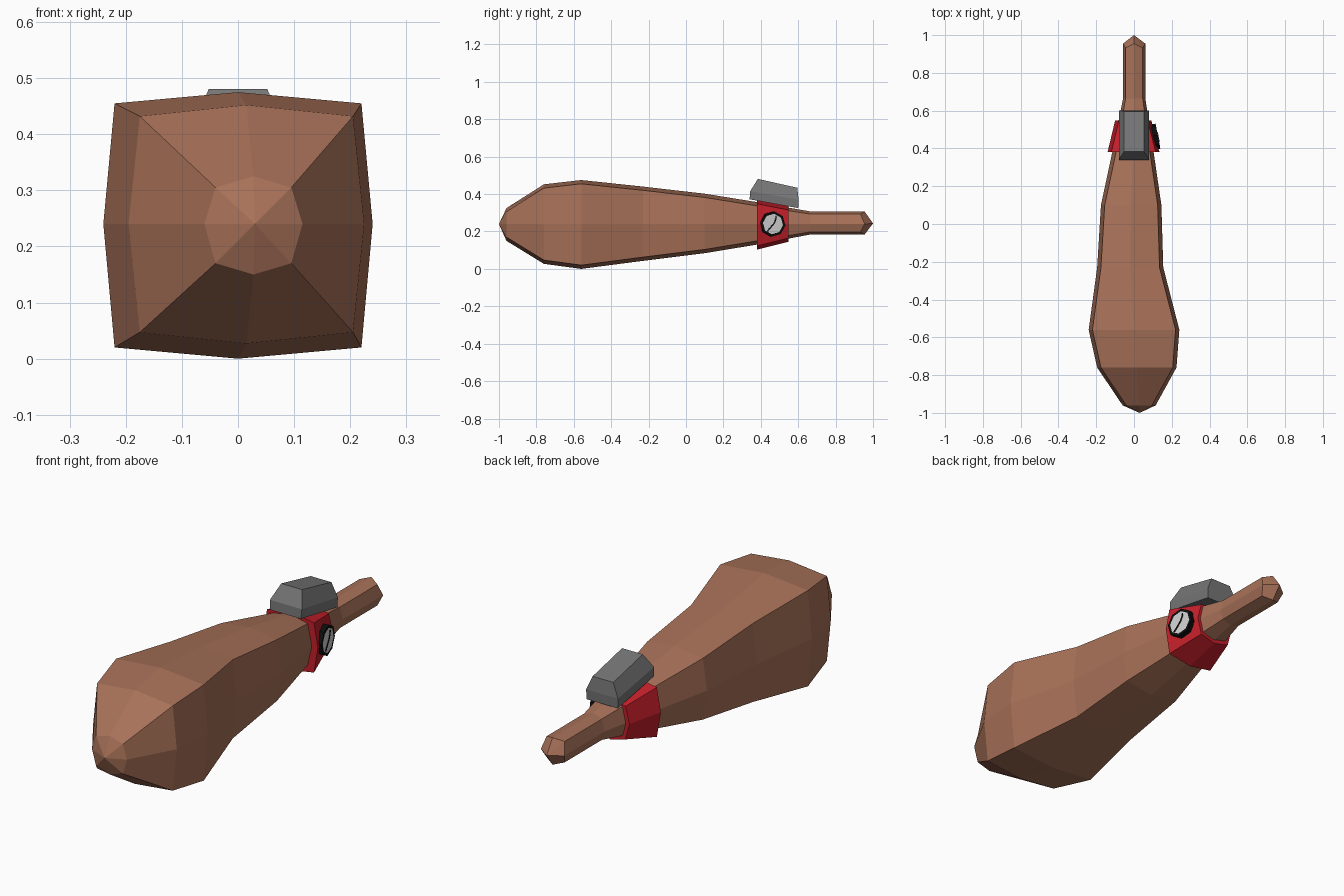
import bpy, bmesh, math
from mathutils import Vector, Matrix

if "Cube" in bpy.data.objects:
    bpy.data.objects.remove(bpy.data.objects["Cube"])


def mat(name, rgb):
    m = bpy.data.materials.new(name)
    m.diffuse_color = (*rgb, 1)
    m.use_nodes = True
    m.node_tree.nodes["Principled BSDF"].inputs["Base Color"].default_value = m.diffuse_color
    return m


BROWN = mat("brown", (0.39, 0.165, 0.098))
RED = mat("red", (0.56, 0.014, 0.024))
GREY = mat("grey", (0.18, 0.18, 0.18))
BLACK = mat("black", (0.004, 0.004, 0.004))
PALE = mat("pale grey", (0.62, 0.62, 0.62))


def ring(y, xl, xr, zb, zt, k=0.02, zm=0.24, dy=0.0):
    """Rounded-square ring of 8 points: corners inset by k, mid-sides full."""
    xm = (xl + xr) / 2
    return [(xl, y, zm), (xl + k, y - dy, zt - k), (xm, y, zt), (xr - k, y - dy, zt - k),
            (xr, y, zm), (xr - k, y - dy, zb + k), (xm, y, zb), (xl + k, y - dy, zb + k)]


def loft(name, rings, mats, tips=None, cyclic=False, caps=False):
    """Join rings with quads; ends are tips, flat caps or a closed loop."""
    bm = bmesh.new()
    vs = [[bm.verts.new(p) for p in r] for r in rings]
    n = len(vs[0])
    pairs = list(zip(vs, vs[1:])) + ([(vs[-1], vs[0])] if cyclic else [])
    for a, b in pairs:
        for i in range(n):
            j = (i + 1) % n
            bm.faces.new((a[i], a[j], b[j], b[i]))
    if tips:
        for r, t in ((vs[0], tips[0]), (vs[-1], tips[1])):
            c = bm.verts.new(t)
            for i in range(n):
                bm.faces.new((r[i], r[(i + 1) % n], c))
    if caps:
        bm.faces.new(vs[0])
        bm.faces.new(vs[-1])
    bmesh.ops.recalc_face_normals(bm, faces=bm.faces)
    me = bpy.data.meshes.new(name)
    bm.to_mesh(me)
    bm.free()
    for m in mats:
        me.materials.append(m)
    ob = bpy.data.objects.new(name, me)
    bpy.context.collection.objects.link(ob)
    return ob


# Body: blunt front, swollen belly, taper into a thin stem
loft("body", [
    ring(-0.96, -0.06, 0.115, 0.15, 0.325),
    ring(-0.76, -0.195, 0.225, 0.027, 0.452),
    ring(-0.56, -0.24, 0.24, 0.0, 0.475),
    ring(-0.23, -0.195, 0.155, 0.043, 0.44),
    ring(0.10, -0.175, 0.145, 0.084, 0.402),
    ring(0.38, -0.115, 0.104, 0.13, 0.357),
    ring(0.665, -0.058, 0.06, 0.184, 0.307, 0.014),
    ring(0.955, -0.058, 0.06, 0.184, 0.307, 0.014, dy=0.022),
], [BROWN], tips=((0.03, -1, 0.24), (0, 1, 0.243)))

# Red band: flared sleeve around the neck
loft("band", [
    ring(0.38, -0.14, 0.135, 0.103, 0.368),
    ring(0.548, -0.10, 0.092, 0.145, 0.335),
    ring(0.548, -0.08, 0.074, 0.163, 0.317),
    ring(0.38, -0.112, 0.10, 0.133, 0.352),
], [RED], cyclic=True)


# Grey block on top: tilted, straight lower walls and sloped upper walls
def plate(hw, y0, z0, y1, z1):
    return [(-hw, y0, z0), (hw, y0, z0), (hw, y1, z1), (-hw, y1, z1)]


loft("top_block", [
    plate(0.078, 0.34, 0.372, 0.60, 0.325),
    plate(0.08, 0.343, 0.415, 0.602, 0.37),
    plate(0.052, 0.384, 0.481, 0.595, 0.434),
], [GREY], caps=True)

# Gauge on the right side of the band (local x points outward)
place = Matrix.Translation((0.127, 0.465, 0.24)) @ Matrix.Rotation(math.radians(11), 4, 'Z')


def octagon(x, r):
    return [place @ Vector((x, r * math.cos(a), r * math.sin(a)))
            for a in (math.radians(45 * i - 7) for i in range(8))]


gauge = loft("gauge", [octagon(-0.025, 0.068), octagon(0.0, 0.068), octagon(0.0, 0.055)],
             [BLACK, PALE], caps=True)
gauge.data.polygons[-1].material_index = 1   # dial face

# Gauge needle: thin bent strip
path = [(-0.030, -0.038), (-0.014, -0.02), (0.006, 0.004), (0.014, 0.022), (0.018, 0.040)]
loft("needle", [[place @ Vector((x, y + s, z - s * 0.6)) for x, s in
                 ((0.0005, -0.003), (0.003, -0.003), (0.003, 0.003), (0.0005, 0.003))]
                for y, z in path], [BLACK], caps=True)
